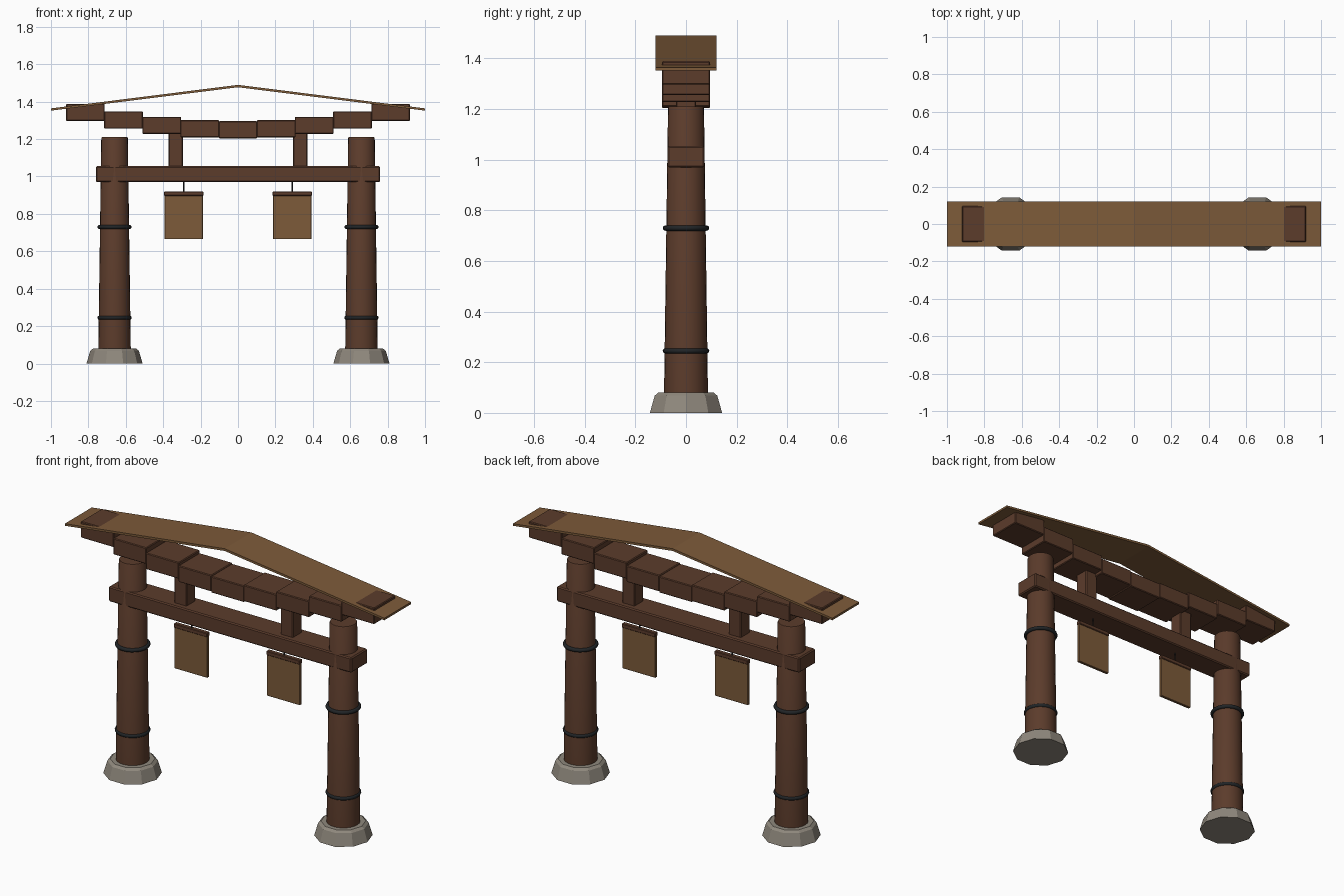
import bpy, bmesh, math

if "Cube" in bpy.data.objects:
    bpy.data.objects.remove(bpy.data.objects["Cube"])


def material(name, srgb):
    m = bpy.data.materials.new(name)
    m.diffuse_color = [(c / 255) ** 2.2 for c in srgb] + [1]
    m.use_nodes = True
    m.node_tree.nodes["Principled BSDF"].inputs["Base Color"].default_value = m.diffuse_color
    return m


TIMBER = material("dark timber", (92, 62, 47))
BOARD = material("light board", (124, 91, 60))
STONE = material("grey stone", (142, 135, 124))
IRON = material("black iron", (38, 41, 43))


def finish(name, bm, mat, smooth=False, bevel=0):
    bmesh.ops.recalc_face_normals(bm, faces=bm.faces)
    me = bpy.data.meshes.new(name)
    bm.to_mesh(me)
    bm.free()
    ob = bpy.data.objects.new(name, me)
    bpy.context.collection.objects.link(ob)
    me.materials.append(mat)
    if bevel:
        mod = ob.modifiers.new("soft edges", 'BEVEL')
        mod.width, mod.segments = bevel, 1
    if smooth:
        bpy.ops.object.select_all(action='DESELECT')
        ob.select_set(True)
        bpy.context.view_layer.objects.active = ob
        bpy.ops.object.shade_smooth_by_angle(angle=math.radians(35))
    return ob


def box(name, x, z0, z1, width, depth, mat, bevel=0.004):
    bm = bmesh.new()
    bmesh.ops.create_cube(bm, size=1)
    for v in bm.verts:
        v.co = (x + v.co.x * width, v.co.y * depth, (z0 + z1) / 2 + v.co.z * (z1 - z0))
    return finish(name, bm, mat, bevel=bevel)


def lathe(name, x, profile, sides, mat, smooth=False):
    """Stack of (radius, height) rings with capped ends."""
    bm = bmesh.new()
    rings = [[bm.verts.new((x + r * math.cos(2 * math.pi * i / sides),
                            r * math.sin(2 * math.pi * i / sides), z))
              for i in range(sides)] for r, z in profile]
    for a, b in zip(rings, rings[1:]):
        for i in range(sides):
            j = (i + 1) % sides
            bm.faces.new((a[i], a[j], b[j], b[i]))
    bm.faces.new(rings[0])
    bm.faces.new(rings[-1])
    return finish(name, bm, mat, smooth)


for side, label in ((-1, "left"), (1, "right")):
    # pillar on a ten-sided stone, with two iron bands
    px = side * 0.66
    lathe(label + "_base_stone", px, [(0.15, 0), (0.13, 0.068), (0.115, 0.08)], 10, STONE)
    lathe(label + "_pillar", px, [(0.087, 0.06), (0.071, 1.205), (0.068, 1.21)], 24, TIMBER, True)
    for z, level in ((0.245, "lower"), (0.73, "upper")):
        bpy.ops.mesh.primitive_torus_add(major_radius=0.081, minor_radius=0.011, major_segments=24,
                                         minor_segments=8, location=(px, 0, z))
        band = bpy.context.object
        band.name = f"{label}_{level}_band"
        band.data.materials.append(IRON)
        bpy.ops.object.shade_smooth_by_angle(angle=math.radians(60))

    # strut between the beams
    box(label + "_strut", side * 0.333, 1.04, 1.24, 0.077, 0.08, TIMBER)

    # hanging tablet with header strip and cord
    tx = side * 0.29
    box(label + "_tablet", tx, 0.665, 0.905, 0.207, 0.016, BOARD, 0.002)
    box(label + "_tablet_header", tx, 0.897, 0.92, 0.21, 0.026, TIMBER, 0.003)
    lathe(label + "_cord", tx, [(0.004, 0.91), (0.004, 0.98)], 8, IRON, True)

# lower tie beam
box("tie_beam", 0, 0.97, 1.055, 1.52, 0.146, TIMBER, 0.006)

# stepped upper lintel rising towards both ends
for i in range(-4, 5):
    zc = 1.25 + 0.0058 * i * i
    box(f"lintel_block_{i + 5}", i * 0.204, zc - 0.046, zc + 0.046, 0.207, 0.19, TIMBER)

# thin pitched roof
bm = bmesh.new()
outline = [(-1, 1.364), (0, 1.49), (1, 1.364), (1, 1.352), (0, 1.477), (-1, 1.352)]
ends = [[bm.verts.new((x, y, z)) for x, z in outline] for y in (-0.12, 0.12)]
for e in ends:
    bm.faces.new((e[0], e[1], e[4], e[5]))
    bm.faces.new((e[1], e[2], e[3], e[4]))
for i in range(6):
    j = (i + 1) % 6
    bm.faces.new((ends[0][i], ends[0][j], ends[1][j], ends[1][i]))
finish("roof", bm, BOARD)
